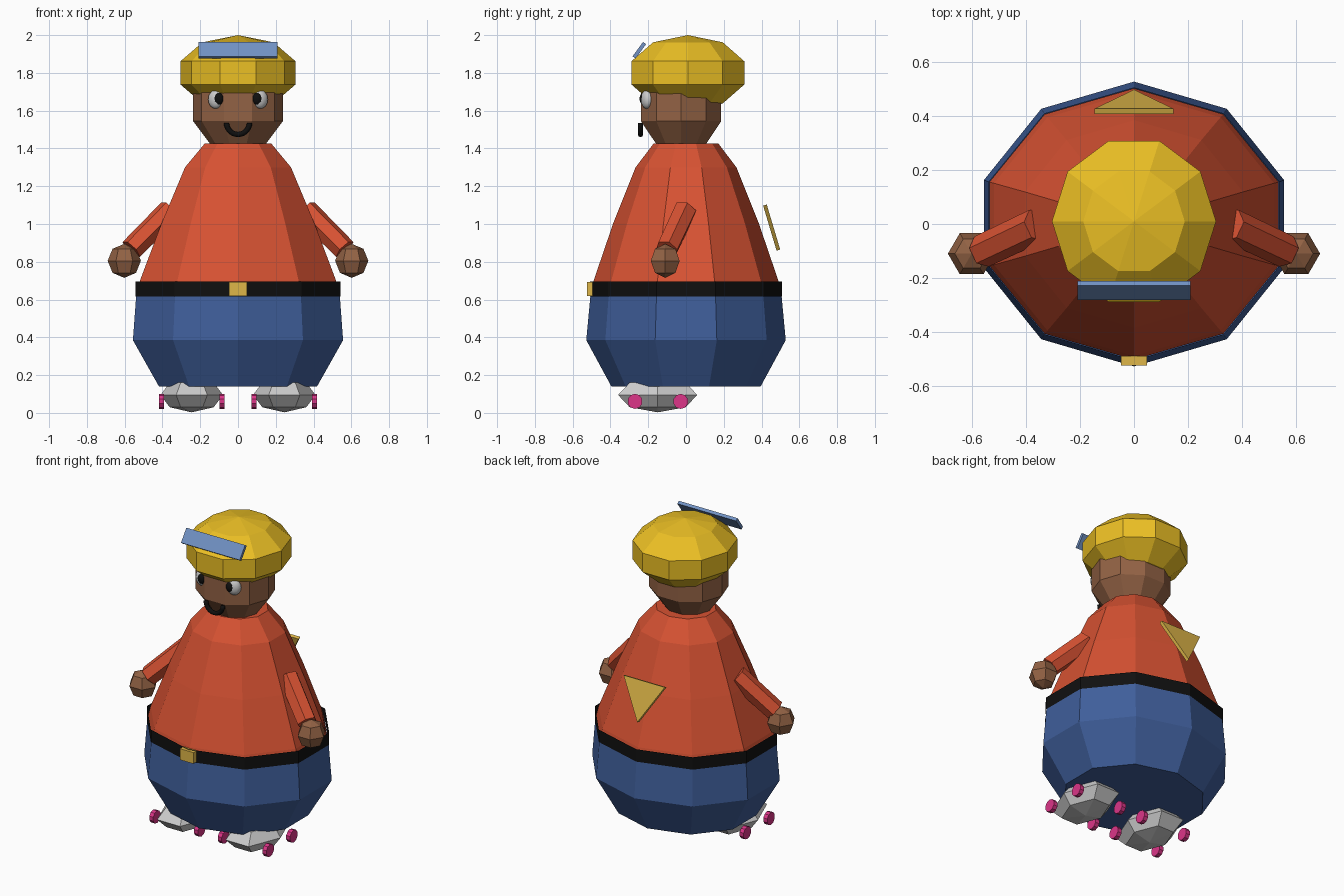
import bpy, bmesh
from math import sin, cos, pi, radians
from mathutils import Matrix, Vector

if "Cube" in bpy.data.objects:
    bpy.data.objects.remove(bpy.data.objects["Cube"])

# Colours as they appear on screen, converted to linear values below
COLORS = {
    "red": (0.84, 0.325, 0.21), "navy": (0.255, 0.37, 0.60), "black": (0.09, 0.09, 0.09),
    "skin": (0.57, 0.385, 0.275), "yellow": (0.92, 0.745, 0.16), "gold": (0.87, 0.71, 0.29),
    "glass": (0.44, 0.565, 0.76), "pink": (0.86, 0.22, 0.53), "white": (0.98, 0.98, 0.98),
    "grey": (0.79, 0.79, 0.79),
}
MATS = {}
for key, rgb in COLORS.items():
    MATS[key] = bpy.data.materials.new(key)
    MATS[key].diffuse_color = (*(c ** 2.2 for c in rgb), 1)


def finish(name, bm, color):
    bmesh.ops.recalc_face_normals(bm, faces=bm.faces)
    mesh = bpy.data.meshes.new(name)
    bm.to_mesh(mesh)
    bm.free()
    mesh.materials.append(MATS[color])
    obj = bpy.data.objects.new(name, mesh)
    bpy.context.collection.objects.link(obj)
    return obj


def ball(name, loc, size, segs, rings, color, turn=0):
    """Faceted ellipsoid with corners on its left and right."""
    bm = bmesh.new()
    mat = (Matrix.LocRotScale(Vector(loc), Matrix.Rotation(turn, 3, 'Z'), Vector(size))
           @ Matrix.Rotation(pi / 2, 4, 'Z'))
    bmesh.ops.create_uvsphere(bm, u_segments=segs, v_segments=rings, radius=1, matrix=mat)
    return finish(name, bm, color)


def box(name, loc, size, color, tilt=0):
    bm = bmesh.new()
    mat = Matrix.LocRotScale(Vector(loc), Matrix.Rotation(tilt, 3, 'X'), Vector(size))
    bmesh.ops.create_cube(bm, size=1, matrix=mat)
    return finish(name, bm, color)


def rod(name, a, b, r1, r2, segs, color, roll=0):
    a, b = Vector(a), Vector(b)
    rot = (b - a).to_track_quat('Z', 'Y').to_matrix().to_4x4() @ Matrix.Rotation(roll, 4, 'Z')
    bm = bmesh.new()
    bmesh.ops.create_cone(bm, cap_ends=True, segments=segs, radius1=r1, radius2=r2,
                          depth=(b - a).length, matrix=Matrix.Translation((a + b) / 2) @ rot)
    return finish(name, bm, color)


def shell(name, profile, color, cap_bottom=False, cap_top=False, n=10):
    """Stack of ten-sided elliptical rings: (z, rx, ry), with a corner at the front."""
    bm = bmesh.new()
    rings = [[bm.verts.new((rx * sin(2 * pi * i / n), -ry * cos(2 * pi * i / n), z))
              for i in range(n)] for z, rx, ry in profile]
    for lo, hi in zip(rings, rings[1:]):
        for i in range(n):
            j = (i + 1) % n
            bm.faces.new((lo[i], lo[j], hi[j], hi[i]))
    if cap_bottom:
        bm.faces.new(rings[0][::-1])
    if cap_top:
        bm.faces.new(rings[-1])
    return finish(name, bm, color)


# Body: trousers, shirt, open belt band and buckle
shell("trousers", [(0.14, 0.44, 0.395), (0.385, 0.585, 0.528), (0.63, 0.566, 0.505)],
      "navy", cap_bottom=True)
shell("shirt", [(0.63, 0.564, 0.503), (0.70, 0.546, 0.489), (1.005, 0.425, 0.385),
                (1.30, 0.295, 0.267), (1.425, 0.186, 0.172)], "red", cap_top=True)
shell("belt", [(0.615, 0.57, 0.509), (0.695, 0.57, 0.509)], "black")
box("buckle", (0, -0.507, 0.656), (0.096, 0.036, 0.072), "gold")

# Head and cap
ball("head", (0, -0.026, 1.62), (0.25, 0.235, 0.243), 10, 5, "skin")
ball("cap", (0, 0.01, 1.80), (0.32, 0.33, 0.20), 10, 5, "yellow")
box("cap_plate", (0, -0.247, 1.92), (0.42, 0.094, 0.02), "glass", tilt=radians(54))

# Smile: half ring swept by a round section
bm = bmesh.new()
steps, sides = 12, 8
loops = []
for s in range(steps + 1):
    a = pi + pi * s / steps
    loops.append([bm.verts.new(((0.061 + 0.014 * cos(2 * pi * k / sides)) * cos(a),
                                -0.241 + 0.014 * sin(2 * pi * k / sides),
                                1.535 + (0.061 + 0.014 * cos(2 * pi * k / sides)) * sin(a)))
                  for k in range(sides)])
for p, q in zip(loops, loops[1:]):
    for k in range(sides):
        m = (k + 1) % sides
        bm.faces.new((p[k], p[m], q[m], q[k]))
bm.faces.new(loops[0])
bm.faces.new(loops[-1])
smile = finish("smile", bm, "black")
smile.data.shade_smooth()

# Back kerchief: thin tilted triangle
bm = bmesh.new()
off = Vector((0, 0.94, 0.33)) * 0.01
tri = [Vector((-0.147, 0.418, 1.10)), Vector((0.147, 0.418, 1.10)), Vector((0, 0.489, 0.862))]
inner = [bm.verts.new(v - off) for v in tri]
outer = [bm.verts.new(v + off) for v in tri]
bm.faces.new(inner)
bm.faces.new(outer)
for i in range(3):
    j = (i + 1) % 3
    bm.faces.new((inner[i], inner[j], outer[j], outer[i]))
finish("back_kerchief", bm, "gold")

# Mirrored parts: eyes, arms, hands, skates
for side, s in (("left", 1), ("right", -1)):
    for part in (ball(side + "_eye", (s * 0.119, -0.208, 1.66), (0.042, 0.028, 0.05), 12, 8,
                      "white", turn=s * radians(25)),
                 ball(side + "_pupil", (s * 0.101, -0.226, 1.663), (0.026, 0.02, 0.032), 12, 8,
                      "black")):
        part.data.shade_smooth()
    rod(side + "_sleeve", (s * 0.36, -0.005, 1.072), (s * 0.565, -0.102, 0.865),
        0.064, 0.062, 6, "red", roll=radians(30))
    ball(side + "_hand", (s * 0.602, -0.11, 0.805), (0.088, 0.088, 0.09), 6, 4, "skin")
    ball(side + "_shoe", (s * 0.245, -0.15, 0.095), (0.165, 0.242, 0.092), 6, 4, "grey")
    for x in (0.085, 0.405):
        for y in (-0.27, -0.028):
            rod(side + "_wheel", (s * x - 0.014, y, 0.061), (s * x + 0.014, y, 0.061),
                0.04, 0.04, 10, "pink")

for m in bpy.data.materials:
    if m.users and not m.is_grease_pencil:
        m.use_nodes = True
        m.node_tree.nodes["Principled BSDF"].inputs["Base Color"].default_value = m.diffuse_color
